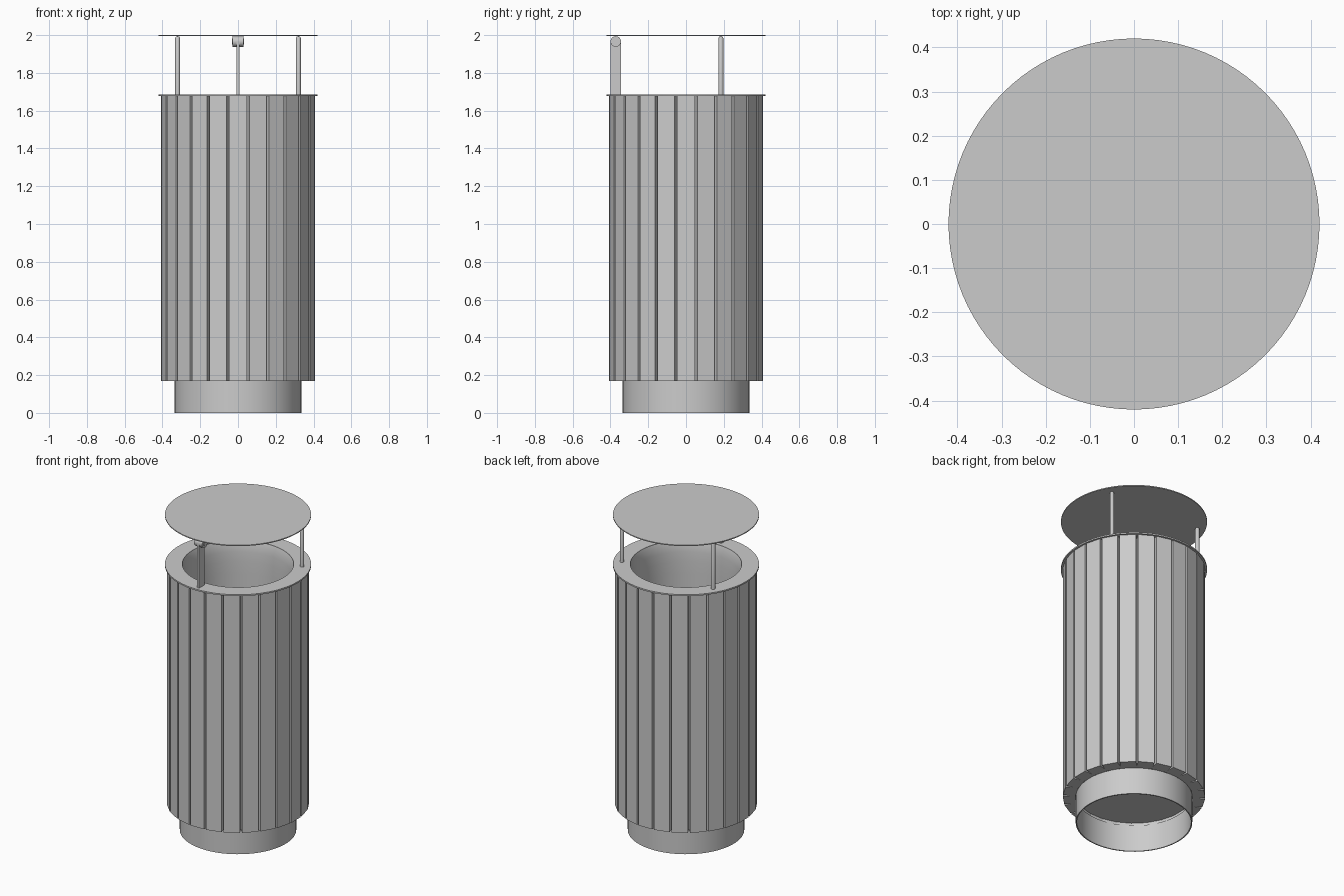
import bpy, bmesh, math
from mathutils import Matrix

cube = bpy.data.objects.get("Cube")
if cube:
    bpy.data.objects.remove(cube, do_unlink=True)

GREY = (0.6, 0.6, 0.6, 1.0)
mat = bpy.data.materials.new("grey_metal")
mat.use_nodes = True
mat.diffuse_color = GREY
mat.node_tree.nodes["Principled BSDF"].inputs["Base Color"].default_value = GREY


def finish(name, bm, smooth=True):
    bmesh.ops.recalc_face_normals(bm, faces=bm.faces)
    mesh = bpy.data.meshes.new(name)
    bm.to_mesh(mesh)
    bm.free()
    mesh.materials.append(mat)
    ob = bpy.data.objects.new(name, mesh)
    bpy.context.collection.objects.link(ob)
    if smooth:
        bpy.ops.object.select_all(action='DESELECT')
        ob.select_set(True)
        bpy.context.view_layer.objects.active = ob
        bpy.ops.object.shade_smooth_by_angle(angle=math.radians(35))
    return ob


def lathe(name, profile, closed=True, steps=96, move=None):
    """Spin a radius/height profile about z; move places the result."""
    bm = bmesh.new()
    vs = [bm.verts.new((r, 0, z)) for r, z in profile]
    pairs = list(zip(vs, vs[1:])) + ([(vs[-1], vs[0])] if closed else [])
    edges = [bm.edges.new(p) for p in pairs]
    bmesh.ops.spin(bm, geom=vs + edges, cent=(0, 0, 0), axis=(0, 0, 1),
                   angle=math.tau, steps=steps, use_duplicate=False)
    bmesh.ops.remove_doubles(bm, verts=bm.verts, dist=1e-5)
    if move:
        bm.transform(move)
    return finish(name, bm)


def box(bm, size, matrix):
    bmesh.ops.create_cube(bm, size=1, matrix=matrix @ Matrix.Diagonal((*size, 1)))


# Base tube, bin floor and rim plate
lathe("base_tube", [(0.335, 0), (0.335, 0.17), (0.328, 0.17), (0.328, 0)])
lathe("bin_floor", [(0, 0.19), (0.34, 0.19), (0.34, 0.197), (0, 0.197)], closed=False)
lathe("rim_plate", [(0.32, 1.677), (0.42, 1.677), (0.42, 1.686), (0.32, 1.686)])

# Liner with a softly flared mouth
lathe("inner_liner", [(0.32, 1.682), (0.313, 1.66), (0.308, 1.62), (0.305, 1.56),
                      (0.304, 1.48), (0.304, 0.197), (0.31, 0.197),
                      (0.31, 1.48), (0.314, 1.62), (0.326, 1.68)])

# Ring of straight slats
bm = bmesh.new()
for i in range(24):
    turn = Matrix.Rotation(math.tau * i / 24, 4, 'Z')
    box(bm, (0.094, 0.073, 1.508), turn @ Matrix.Translation((0, -0.3705, 0.924)))
finish("slats", bm, smooth=False)

# Lid disc
lathe("lid", [(0, 1.994), (0.42, 1.994), (0.42, 2.0), (0, 2.0)], closed=False)

# Two round posts with domed tops
for name, side in (("left_post", 1), ("right_post", -1)):
    lathe(name, [(0, 1.68), (0.0125, 1.68), (0.0125, 1.985), (0.009, 1.992), (0, 1.995)],
          closed=False, steps=24, move=Matrix.Translation((side * 0.32, 0.185, 0)))

# Front hinge: upright plate, barrel and pin under the lid
bm = bmesh.new()
box(bm, (0.014, 0.056, 0.285), Matrix.Translation((0, -0.372, 1.8225)))
finish("hinge_plate", bm, smooth=False)
place = Matrix.Translation((0, -0.372, 1.966)) @ Matrix.Rotation(math.pi / 2, 4, 'Y')
for name, r, half in (("hinge_barrel", 0.028, 0.028), ("hinge_pin", 0.015, 0.031)):
    lathe(name, [(0, -half), (r, -half), (r, half), (0, half)],
          closed=False, steps=32, move=place)
